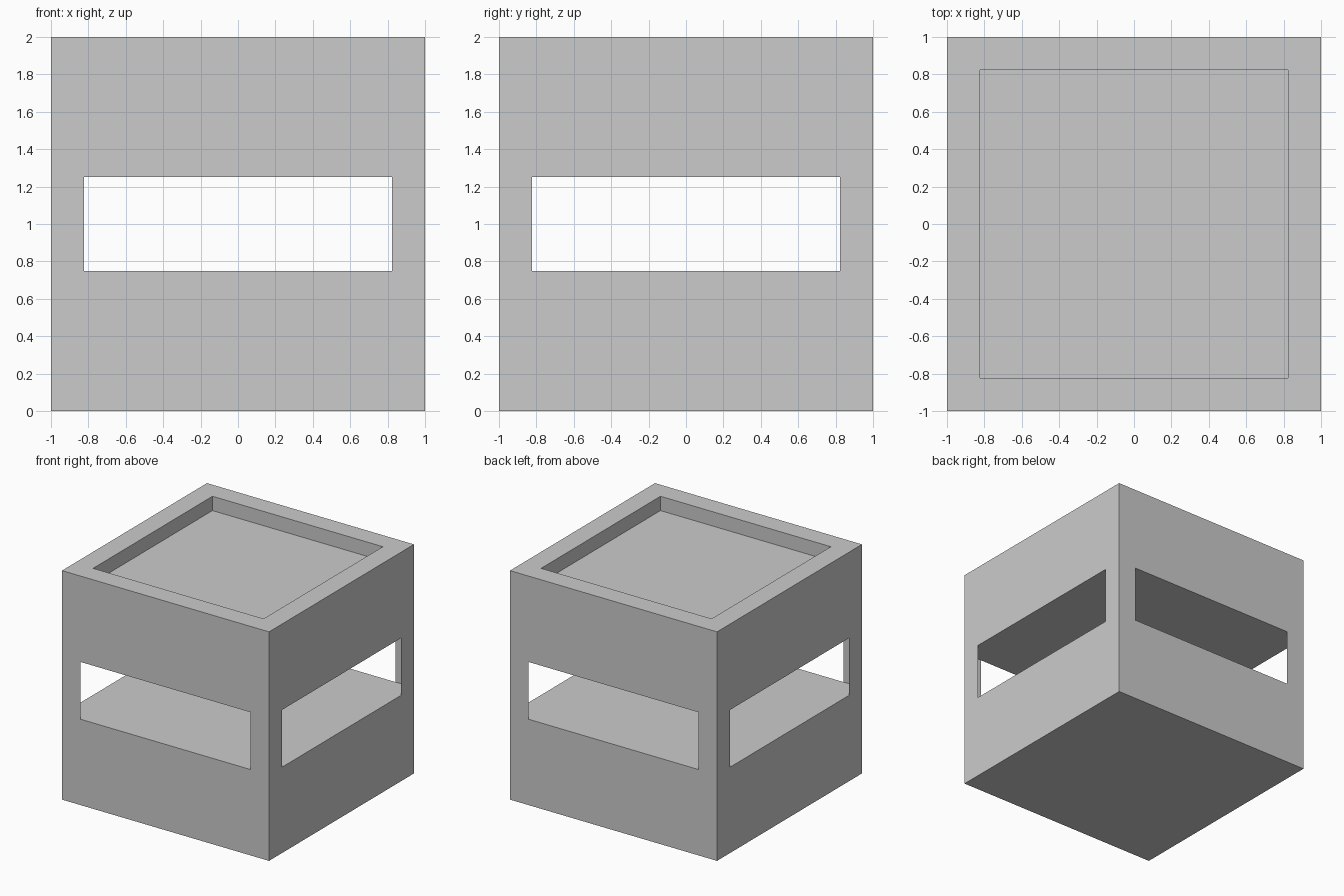
import bpy, bmesh
from mathutils import Matrix

if "Cube" in bpy.data.objects:
    bpy.data.objects.remove(bpy.data.objects["Cube"])

SLOT_LOW, SLOT_HIGH = 0.75, 1.25
RIM = 0.25
RECESS = 0.125


def add_object(name, bm):
    mesh = bpy.data.meshes.new(name)
    bm.to_mesh(mesh)
    bm.free()
    obj = bpy.data.objects.new(name, mesh)
    bpy.context.collection.objects.link(obj)
    return obj


def add_plate(name, z, flip=False):
    bm = bmesh.new()
    bmesh.ops.create_grid(bm, x_segments=1, y_segments=1, size=1,
                          matrix=Matrix.Translation((0, 0, z)))
    if flip:
        bmesh.ops.reverse_faces(bm, faces=bm.faces[:])
    return add_object(name, bm)


# Thin outer shell
bm = bmesh.new()
bmesh.ops.create_cube(bm, size=2, matrix=Matrix.Translation((0, 0, 1)))
bm.normal_update()
top = next(f for f in bm.faces if f.normal.z > 0.9)
sides = [f for f in bm.faces if abs(f.normal.z) < 0.1]

# Recessed top panel inside a flat rim
bmesh.ops.inset_individual(bm, faces=[top], thickness=RIM)
bmesh.ops.inset_individual(bm, faces=[top], thickness=0, depth=-RECESS)

# Wide window slot in each of the four sides
bmesh.ops.inset_individual(bm, faces=sides, thickness=RIM)
for face in sides:
    for v in face.verts:
        v.co.z = SLOT_HIGH if v.co.z > 1 else SLOT_LOW
bmesh.ops.delete(bm, geom=sides, context='FACES_ONLY')
add_object("box_shell", bm)

# Floor and ceiling of the open middle layer
add_plate("slot_floor", SLOT_LOW)
add_plate("slot_ceiling", SLOT_HIGH, flip=True)
